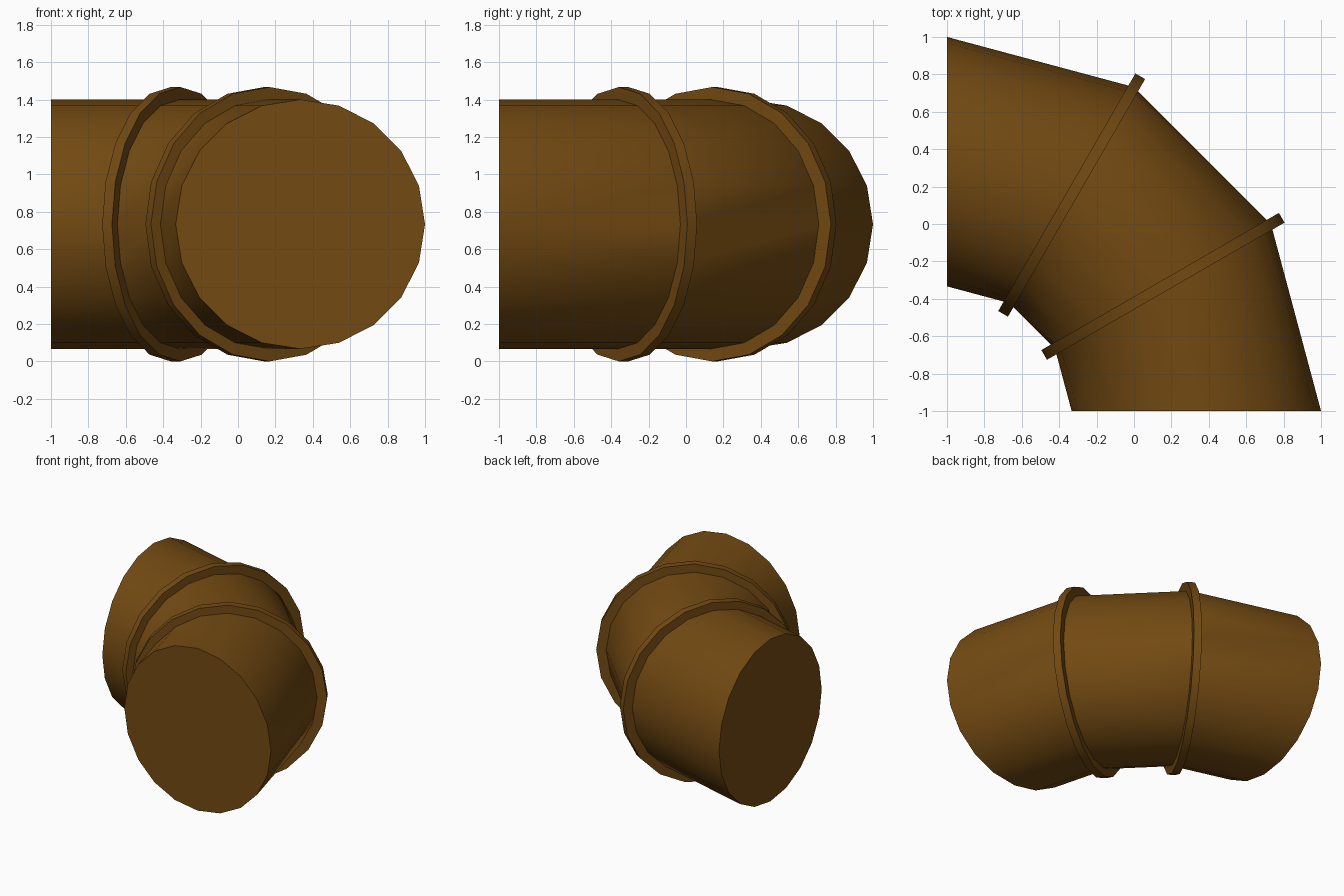
import bpy, bmesh
from math import sin, cos, tau, radians
from mathutils import Vector

if "Cube" in bpy.data.objects:
    bpy.data.objects.remove(bpy.data.objects["Cube"])

SIDES = 20
PIVOT = Vector((-1, -1, 0.7333))   # centre of the bend
BEND, PIPE, FLANGE, HALF = 4 / 3, 2 / 3, 0.7333, 0.03

brown = bpy.data.materials.new("brown_paint")
brown.diffuse_color = (0.17, 0.068, 0.006, 1)
brown.use_nodes = True
brown.node_tree.nodes["Principled BSDF"].inputs["Base Color"].default_value = brown.diffuse_color


def ring(bm, angle, radius, offset=0.0):
    """Upright circle around the pipe centre line at a bend angle."""
    out = Vector((cos(angle), sin(angle), 0))
    along = Vector((-sin(angle), cos(angle), 0))
    c = PIVOT + out * BEND + along * offset
    return [bm.verts.new(c + out * (radius * cos(tau * i / SIDES))
                         + Vector((0, 0, radius * sin(tau * i / SIDES))))
            for i in range(SIDES)]


def bridge(bm, a, b):
    for i in range(SIDES):
        j = (i + 1) % SIDES
        bm.faces.new((a[i], a[j], b[j], b[i]))


def finish(bm, name):
    bmesh.ops.recalc_face_normals(bm, faces=bm.faces[:])
    mesh = bpy.data.meshes.new(name)
    bm.to_mesh(mesh)
    bm.free()
    mesh.materials.append(brown)
    ob = bpy.data.objects.new(name, mesh)
    bpy.context.collection.objects.link(ob)
    bpy.ops.object.select_all(action='DESELECT')
    ob.select_set(True)
    bpy.context.view_layer.objects.active = ob
    bpy.ops.object.shade_smooth_by_angle(angle=radians(29))


# Elbow pipe: three mitred segments with closed ends
bm = bmesh.new()
rings = [ring(bm, radians(a), PIPE) for a in (0, 30, 60, 90)]
for a, b in zip(rings, rings[1:]):
    bridge(bm, a, b)
bm.faces.new(rings[0])
bm.faces.new(rings[-1])
finish(bm, "elbow_pipe")

# Flange collars at the two mitre joints
for name, deg in (("front_flange", 30), ("rear_flange", 60)):
    bm = bmesh.new()
    a = radians(deg)
    loops = [ring(bm, a, r, o) for r, o in
             ((0.64, -HALF), (FLANGE, -HALF), (FLANGE, HALF), (0.64, HALF))]
    for k in range(4):
        bridge(bm, loops[k], loops[(k + 1) % 4])
    finish(bm, name)
